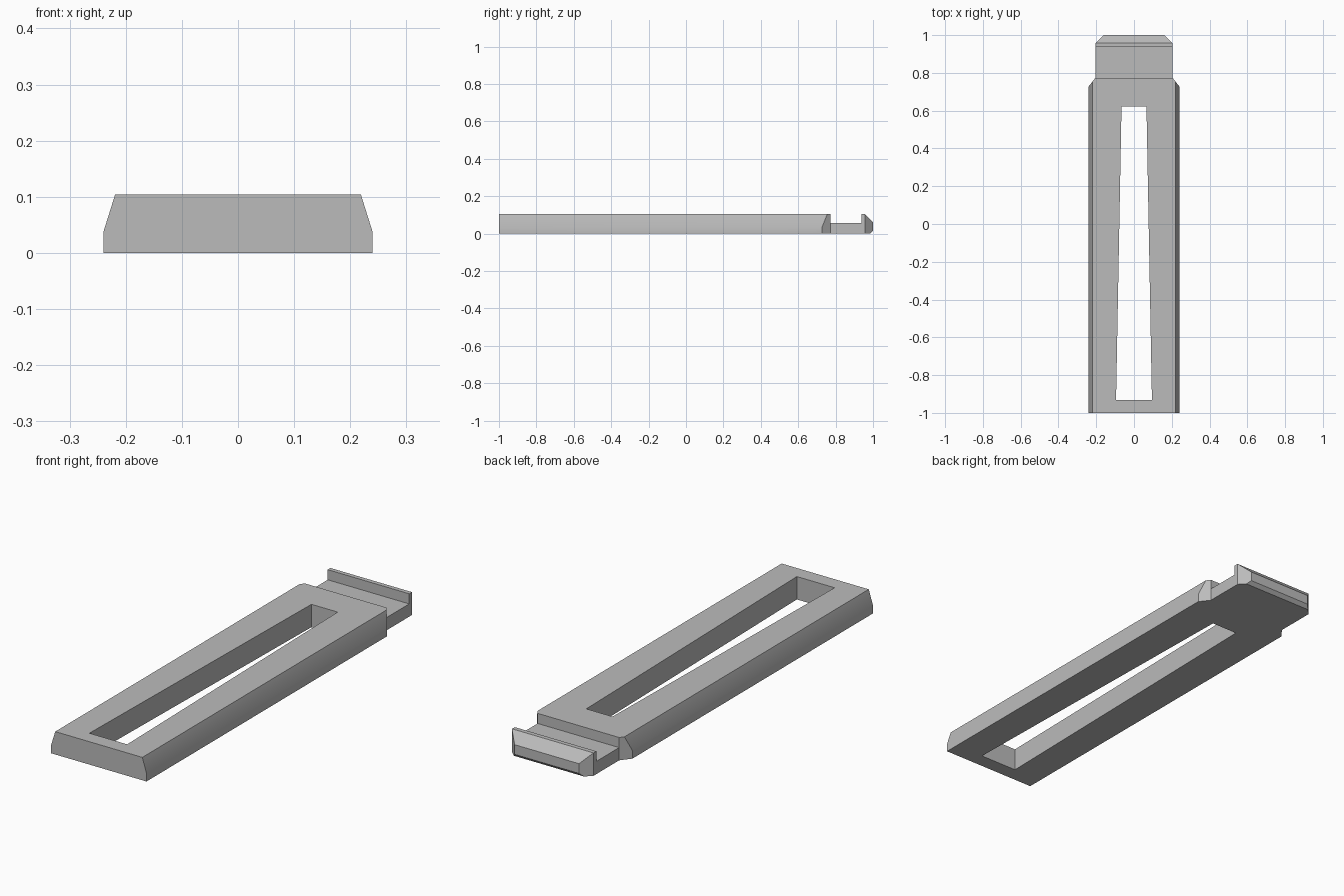
import bpy
import bmesh
import math
from mathutils import Vector

cube = bpy.data.objects.get("Cube")
if cube:
    bpy.data.objects.remove(cube, do_unlink=True)

grey = bpy.data.materials.new("light grey")
grey.use_nodes = True
colour = (0.50, 0.50, 0.50, 1)
grey.diffuse_color = colour
grey.node_tree.nodes["Principled BSDF"].inputs["Base Color"].default_value = colour


def prism(name, points, axis, start, end):
    """Extrude a flat outline along one axis."""
    def place(a, b, t):
        return {"x": (t, a, b), "y": (a, t, b), "z": (a, b, t)}[axis]

    bm = bmesh.new()
    face = bm.faces.new([bm.verts.new(place(a, b, start)) for a, b in points])
    new = bmesh.ops.extrude_face_region(bm, geom=[face])["geom"]
    moved = [v for v in new if isinstance(v, bmesh.types.BMVert)]
    shift = Vector(place(0, 0, end - start))
    bmesh.ops.translate(bm, verts=moved, vec=shift)
    bmesh.ops.recalc_face_normals(bm, faces=bm.faces)
    mesh = bpy.data.meshes.new(name)
    bm.to_mesh(mesh)
    bm.free()
    mesh.materials.append(grey)
    obj = bpy.data.objects.new(name, mesh)
    bpy.context.collection.objects.link(obj)
    return obj


def mirrored(right_half):
    """Close an outline by mirroring its right half."""
    return right_half + [(-a, b) for a, b in reversed(right_half)]


# Long side profile: bar, recessed neck and hooked lip
side = [(-1, 0), (0.985, 0), (1, 0.016), (1, 0.06), (0.957, 0.104),
        (0.937, 0.104), (0.937, 0.058), (0.773, 0.058), (0.773, 0.104), (-1, 0.104)]
body = prism("slotted_bar", side, "x", -0.3, 0.3)

# Plan outline, cross-section and tapered slot
plan = mirrored([(0.24, -1.1), (0.24, 0.728), (0.205, 0.773), (0.205, 0.957), (0.16, 1.002)])
section = mirrored([(0.24, -0.1), (0.24, 0.037), (0.219, 0.104), (0.188, 0.203)])
slot = mirrored([(0.095, -0.932), (0.066, 0.622)])
cutters = [
    (prism("plan_cutter", plan, "z", -0.2, 0.3), "INTERSECT"),
    (prism("section_cutter", section, "y", -1.2, 1.2), "INTERSECT"),
    (prism("slot_cutter", slot, "z", -0.2, 0.3), "DIFFERENCE"),
]
for cutter, operation in cutters:
    mod = body.modifiers.new(cutter.name, "BOOLEAN")
    mod.object = cutter
    mod.operation = operation
    mod.solver = "EXACT"

# Apply the cuts and remove the helpers
bpy.context.view_layer.objects.active = body
body.select_set(True)
for mod in list(body.modifiers):
    bpy.ops.object.modifier_apply(modifier=mod.name)
for cutter, _ in cutters:
    bpy.data.objects.remove(cutter, do_unlink=True)

# Soft bevelled long sides, crisp edges elsewhere
bpy.ops.object.select_all(action="DESELECT")
body.select_set(True)
bpy.ops.object.shade_smooth_by_angle(angle=math.radians(25))
